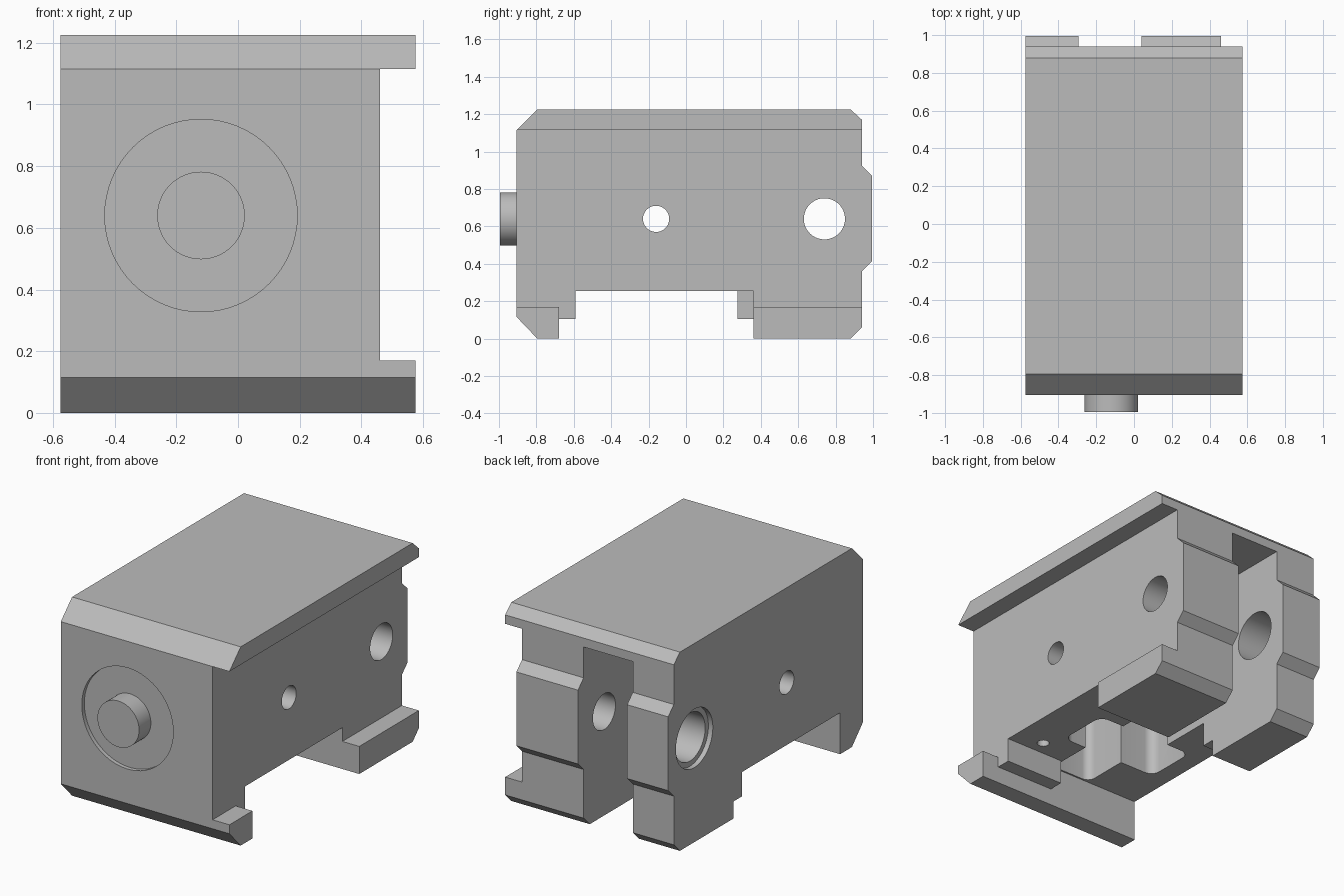
import bpy, bmesh, math
from mathutils import Matrix, Vector

cube = bpy.data.objects.get("Cube")
if cube:
    bpy.data.objects.remove(cube, do_unlink=True)

grey = bpy.data.materials.new("plain_grey")
grey.use_nodes = True
tone = (0.5, 0.5, 0.5, 1)
grey.diffuse_color = tone
grey.node_tree.nodes["Principled BSDF"].inputs["Base Color"].default_value = tone


def finish(name, bm):
    bmesh.ops.recalc_face_normals(bm, faces=bm.faces)
    mesh = bpy.data.meshes.new(name)
    bm.to_mesh(mesh)
    bm.free()
    mesh.materials.append(grey)
    obj = bpy.data.objects.new(name, mesh)
    bpy.context.collection.objects.link(obj)
    return obj


def box(name, xs, ys, zs, radius=0):
    """Box from ranges; radius rounds its upright edges."""
    bm = bmesh.new()
    bmesh.ops.create_cube(bm, size=1)
    for v in bm.verts:
        v.co = [r[0] if c < 0 else r[1] for r, c in zip((xs, ys, zs), v.co)]
    if radius:
        upright = [e for e in bm.edges
                   if abs(e.verts[0].co.z - e.verts[1].co.z) > 1e-4]
        bmesh.ops.bevel(bm, geom=upright, offset=radius, segments=8,
                        profile=0.5, affect='EDGES')
    return finish(name, bm)


def cylinder(name, start, end, radius):
    a, b = Vector(start), Vector(end)
    turn = (b - a).to_track_quat('Z', 'Y').to_matrix().to_4x4()
    bm = bmesh.new()
    bmesh.ops.create_cone(bm, cap_ends=True, segments=64, radius1=radius,
                          radius2=radius, depth=(b - a).length,
                          matrix=Matrix.Translation((a + b) / 2) @ turn)
    return finish(name, bm)


def cut(target, cutter):
    mod = target.modifiers.new("cut", 'BOOLEAN')
    mod.operation = 'DIFFERENCE'
    mod.solver = 'EXACT'
    mod.object = cutter
    bpy.context.view_layer.objects.active = target
    bpy.ops.object.modifier_apply(modifier=mod.name)
    bpy.data.objects.remove(cutter, do_unlink=True)


# Body: side profile (y, z) extruded across the width
profile = [(-.905, .115), (-.795, 0), (-.68, 0), (-.68, .255), (.36, .255),
           (.36, 0), (.88, 0), (.94, .06), (.94, .36), (.995, .415),
           (.995, .87), (.94, .925), (.94, 1.17), (.88, 1.225),
           (-.795, 1.225), (-.905, 1.115)]
bm = bmesh.new()
side = bm.faces.new([bm.verts.new((-.575, y, z)) for y, z in profile])
grown = bmesh.ops.extrude_face_region(bm, geom=[side])["geom"]
bmesh.ops.translate(bm, vec=(1.15, 0, 0),
                    verts=[g for g in grown if isinstance(g, bmesh.types.BMVert)])
body = finish("body", bm)

# Side channel that leaves the upper and lower flanges
cut(body, box("channel", (.46, .8), (-1.2, 1.2), (.17, 1.115)))

# Rear slot, wide rounded pocket and narrow front slot
cut(body, box("rear_slot", (-.295, .04), (-.2, 1.2), (-.2, 1.115)))
cut(body, box("pocket", (-.46, .21), (-.38, -.05), (-.1, 1.0), .06))
cut(body, box("front_slot", (-.22, .05), (-.67, -.3), (.1, .95), .05))

# Front recess
px, pz = -.12, .64
cut(body, cylinder("recess", (px, -1.2, pz), (px, -.88, pz), .312))

# Cross holes, the rear one wider on the right lug
cut(body, cylinder("small_hole", (-1, -.16, pz), (1, -.16, pz), .07))
cut(body, cylinder("rear_hole", (-.1, .74, pz), (1, .74, pz), .11))
cut(body, cylinder("lug_hole", (-1, .74, pz), (-.1, .74, pz), .148))
cut(body, cylinder("counterbore", (-1, .74, pz), (-.545, .74, pz), .18))

# Small blind hole in the underside
cut(body, cylinder("blind_hole", (.27, -.5, .1), (.27, -.5, .5), .035))

# Steps beside the feet, and the front pin
front_step = box("front_step", (.06, .46), (-.682, -.59), (.105, .257))
rear_step = box("rear_step", (-.575, -.295), (.275, .362), (.105, .257))
pin = cylinder("front_pin", (px, -.995, pz), (px, -.86, pz), .142)

for obj in (body, pin):
    bpy.ops.object.select_all(action='DESELECT')
    obj.select_set(True)
    bpy.context.view_layer.objects.active = obj
    bpy.ops.object.shade_smooth_by_angle(angle=math.radians(20))
